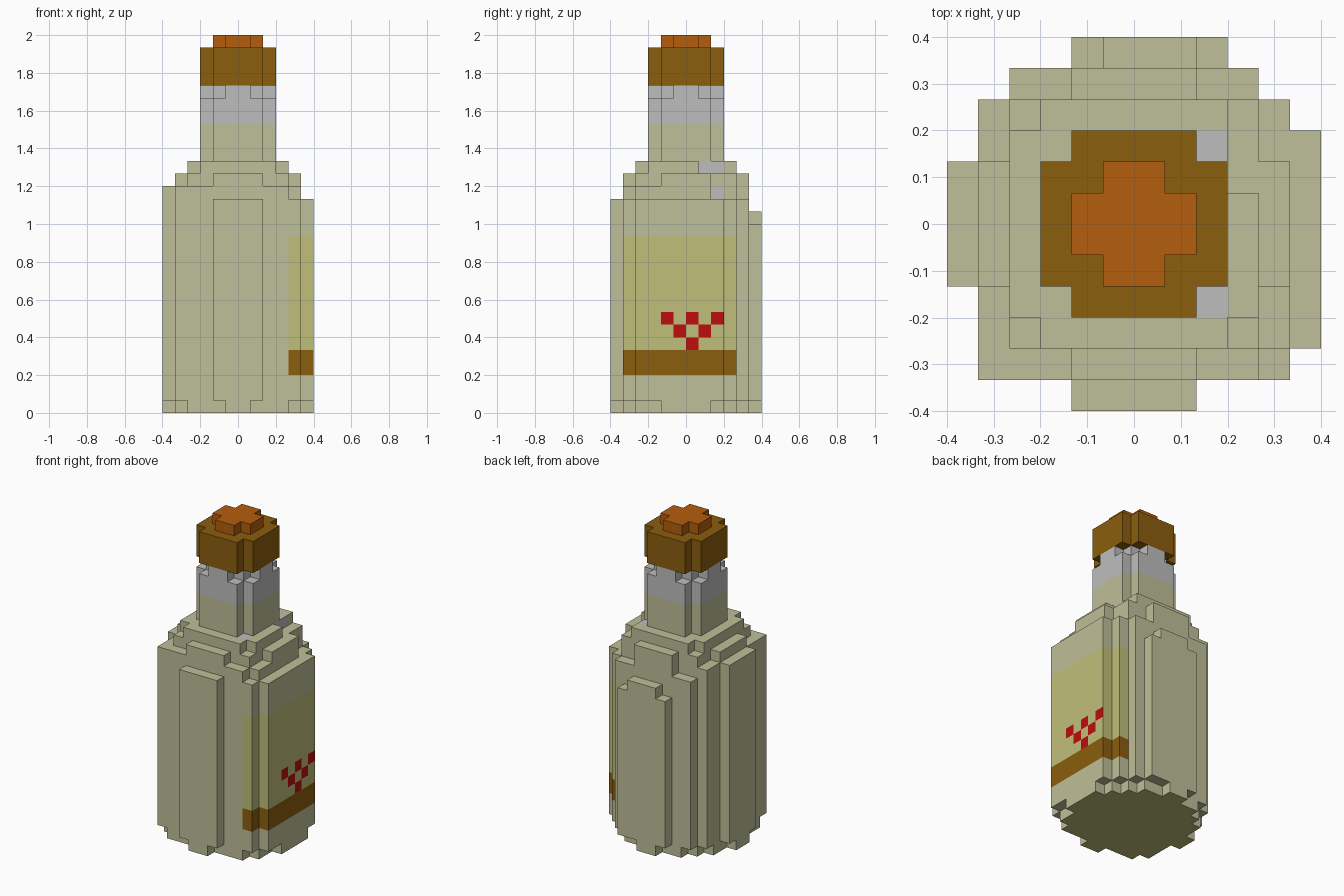
import bpy, bmesh
from mathutils import Vector

if "Cube" in bpy.data.objects:
    bpy.data.objects.remove(bpy.data.objects["Cube"])

U = 2 / 30  # edge of one block


def material(name, rgb):
    m = bpy.data.materials.new(name)
    m.use_nodes = True
    m.diffuse_color = (*rgb, 1)
    m.node_tree.nodes["Principled BSDF"].inputs["Base Color"].default_value = (*rgb, 1)
    return m


MATS = [
    material("pale glass", (0.521, 0.521, 0.319)),
    material("label yellow", (0.521, 0.521, 0.195)),
    material("brown", (0.258, 0.112, 0.0044)),
    material("stopper orange", (0.456, 0.112, 0.0044)),
    material("red", (0.515, 0.0044, 0.0044)),
    material("light grey", (0.515, 0.515, 0.515)),
]
GLASS, LABEL, BROWN, ORANGE, RED, GREY = range(6)


def cells(boxes):
    """Unit cells filled by boxes given as (x0, x1, y0, y1, z0, z1)."""
    return {(x, y, z) for x0, x1, y0, y1, z0, z1 in boxes
            for x in range(x0, x1) for y in range(y0, y1) for z in range(z0, z1)}


def block_part(name, add, paint, cut=()):
    """Outer skin of stacked blocks, coloured by a rule and merged into flat faces."""
    solid = cells(add) - cells(cut)
    bm = bmesh.new()
    verts = {}
    for c in sorted(solid):
        for axis in range(3):
            for side in (0, 1):
                n = [0, 0, 0]
                n[axis] = 2 * side - 1
                if tuple(a + b for a, b in zip(c, n)) in solid:
                    continue
                a, b = (axis + 1) % 3, (axis + 2) % 3
                ring = [(0, 0), (1, 0), (1, 1), (0, 1)]
                if not side:
                    ring.reverse()
                loop = []
                for i, j in ring:
                    p = list(c)
                    p[axis] += side
                    p[a] += i
                    p[b] += j
                    p = tuple(p)
                    if p not in verts:
                        verts[p] = bm.verts.new(Vector(p) * U)
                    loop.append(verts[p])
                bm.faces.new(loop).material_index = paint(c, n)
    bmesh.ops.dissolve_limit(bm, angle_limit=0.01, verts=bm.verts[:], edges=bm.edges[:],
                             delimit={'MATERIAL'})
    me = bpy.data.meshes.new(name)
    bm.to_mesh(me)
    bm.free()
    for m in MATS:
        me.materials.append(m)
    ob = bpy.data.objects.new(name, me)
    bpy.context.collection.objects.link(ob)
    return ob


def plus(a, b, z0, z1):
    """Cross-shaped layer: two overlapping rectangles."""
    return [(-a, a, -b, b, z0, z1), (-b, b, -a, a, z0, z1)]


HEART = {(-2, 7), (0, 7), (2, 7), (-1, 6), (1, 6), (0, 5)}


def paint_body(c, n):
    x, y, z = c
    # label wrapped round the +x side
    if x >= 4 and -5 <= y < 4 and 3 <= z < 14 and n[2] == 0:
        if z < 5:
            return BROWN
        return RED if n[0] > 0 and (y, z) in HEART else LABEL
    # base and the grey chips on the shoulder
    if n[2] < 0 and z == 0:
        return LABEL
    if n[2] > 0 and z == 19 and x == 2 and y in (-3, 2):
        return GREY
    if n[0] > 0 and ((z == 19 and y in (1, 2)) or (z == 17 and y == 2)):
        return GREY
    return GLASS


body = [
    # foot
    (-4, 4, -5, 4, 0, 1), (-5, 5, -4, 3, 0, 1), (-6, 5, -1, 1, 0, 1), (5, 6, -2, 2, 0, 1),
    (-1, 1, -6, 6, 0, 1), (-3, 3, 4, 5, 0, 1),
    # main barrel with a raised panel on each side
    (-5, 5, -5, 4, 1, 17), (-4, 4, 4, 5, 1, 17),
    (-2, 2, -6, -5, 1, 17), (5, 6, -4, 3, 1, 17), (-6, -5, -2, 2, 1, 18),
    (-2, 3, 5, 6, 1, 15), (-1, 2, 5, 6, 15, 16),
    # shoulder steps
    (-5, 4, -5, 4, 17, 18), (4, 5, -4, 2, 17, 18), (-2, 2, 4, 5, 17, 18),
    (-4, 4, -4, 4, 18, 19), *plus(5, 2, 18, 19), *plus(4, 3, 19, 20),
]
block_part("glass_body", body, paint_body, cut=[(3, 4, 1, 3, 19, 20)])

# neck, narrowing under the cap
neck = plus(3, 2, 20, 25) + plus(3, 1, 25, 26) + [(-2, 2, -2, 2, 25, 26)]
block_part("glass_neck", neck, lambda c, n: GREY if c[2] >= 23 else GLASS)

# cap and stopper
block_part("cap", plus(3, 2, 26, 29), lambda c, n: BROWN)
block_part("stopper", plus(2, 1, 29, 30), lambda c, n: ORANGE)
